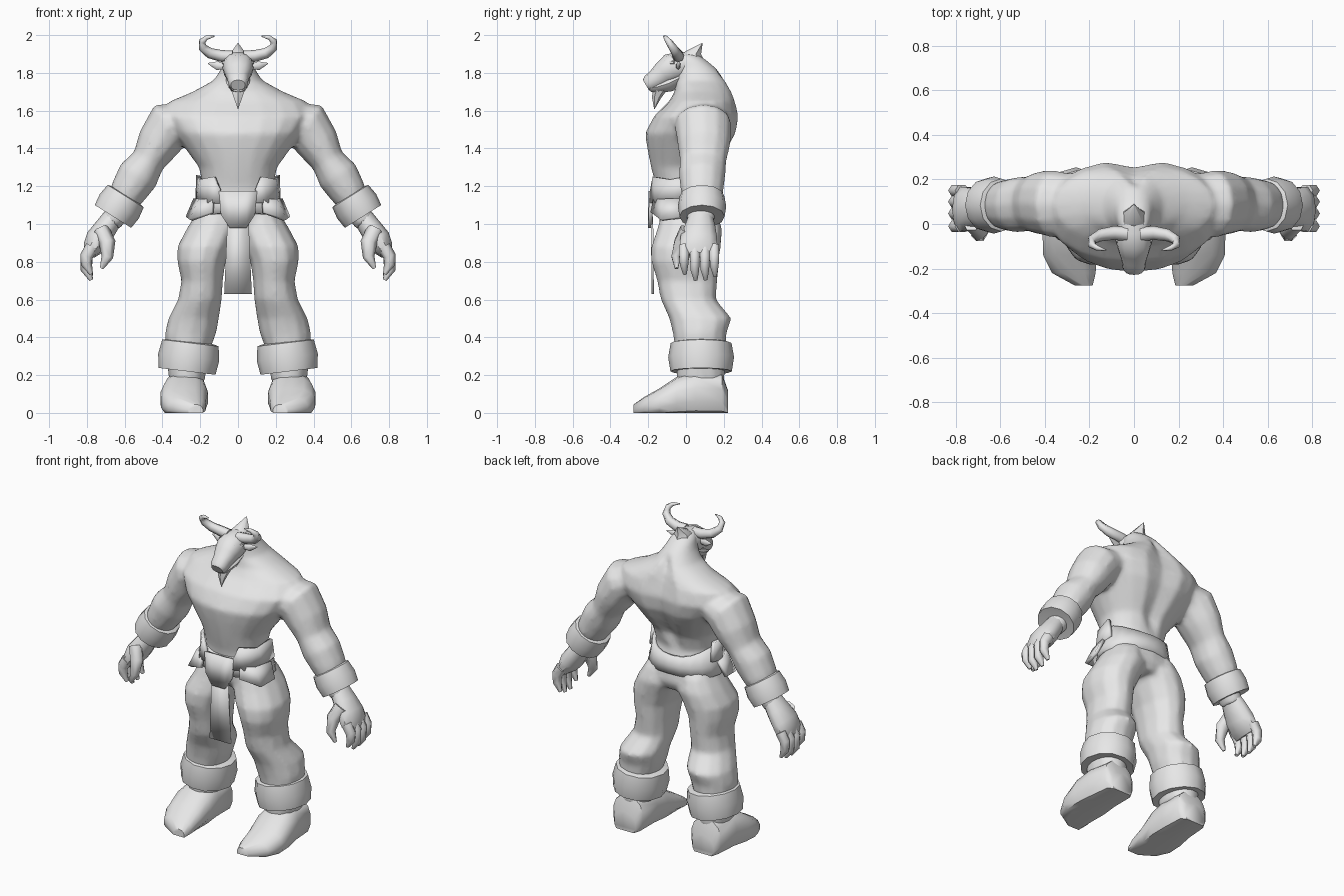
import bpy, bmesh, math
from mathutils import Vector

X, Y, Z = Vector((1, 0, 0)), Vector((0, 1, 0)), Vector((0, 0, 1))
grey = bpy.data.materials.new("plain grey")
grey.diffuse_color = (0.8, 0.8, 0.8, 1)


def loft(bm, rings, side=Y, n=10, normal=None, p=2.0, sx=1, floor=None):
    """Skin rings (x, y, z, half size across, half size along side)."""
    pts = [Vector(r[:3]) for r in rings]
    loops = []
    for i, r in enumerate(rings):
        t = normal or (pts[min(i + 1, len(pts) - 1)] - pts[max(i - 1, 0)]).normalized()
        s = (side - t * side.dot(t)).normalized()
        u = s.cross(t).normalized()
        loop = []
        for k in range(n):
            a = 2 * math.pi * k / n
            c, d = math.cos(a), math.sin(a)
            c = math.copysign(abs(c) ** (2 / p), c)
            d = math.copysign(abs(d) ** (2 / p), d)
            v = pts[i] + u * (c * r[3]) + s * (d * r[4])
            if floor is not None:
                v.z = max(v.z, floor)
            loop.append(bm.verts.new((v.x * sx, v.y, v.z)))
        loops.append(loop)
    for a, b in zip(loops, loops[1:]):
        for k in range(n):
            bm.faces.new((a[k], a[(k + 1) % n], b[(k + 1) % n], b[k]))
    bm.faces.new(loops[0])
    bm.faces.new(loops[-1])
    return loops


def finish(name, bm, angle=50):
    bmesh.ops.recalc_face_normals(bm, faces=bm.faces[:])
    me = bpy.data.meshes.new(name)
    bm.to_mesh(me)
    bm.free()
    me.materials.append(grey)
    for f in me.polygons:
        f.use_smooth = True
    me.set_sharp_from_angle(angle=math.radians(angle))
    ob = bpy.data.objects.new(name, me)
    bpy.context.scene.collection.objects.link(ob)
    return ob


def part(name, rings, pair=False, angle=50, **kw):
    for label, sx in ((("right_", 1), ("left_", -1)) if pair else (("", 1),)):
        bm = bmesh.new()
        loft(bm, rings, sx=sx, **kw)
        finish(label + name, bm, angle)


def strip(name, low, high, thick=0.02, pair=False):
    """Thick sheet between two edges with matching points."""
    for label, sx in ((("right_", 1), ("left_", -1)) if pair else (("", 1),)):
        bm = bmesh.new()
        a, b = [[bm.verts.new((x * sx, y, z)) for x, y, z in e] for e in (low, high)]
        for i in range(len(a) - 1):
            bm.faces.new((a[i], a[i + 1], b[i + 1], b[i]))
        ob = finish(label + name, bm)
        m = ob.modifiers.new("thickness", "SOLIDIFY")
        m.thickness, m.offset = thick, 0


# Body: torso, arms and legs fused into one skin
bm = bmesh.new()
torso = [  # z, half width, front y, back y
    (0.94, 0.14, -0.09, 0.15), (1.00, 0.23, -0.14, 0.18), (1.10, 0.215, -0.15, 0.165),
    (1.20, 0.187, -0.16, 0.135), (1.30, 0.207, -0.185, 0.165), (1.40, 0.28, -0.205, 0.23),
    (1.48, 0.34, -0.217, 0.275), (1.57, 0.40, -0.17, 0.29), (1.65, 0.36, -0.09, 0.268),
    (1.70, 0.24, -0.06, 0.25), (1.76, 0.13, -0.055, 0.215), (1.82, 0.09, -0.055, 0.165),
    (1.87, 0.075, -0.06, 0.105), (1.90, 0.055, -0.06, 0.06)]
loops = loft(bm, [(0, (f + b) / 2, z, w, (b - f) / 2) for z, w, f, b in torso],
             n=20, normal=-Z, p=2.15)
for loop in loops[4:11]:  # spine groove
    max(loop, key=lambda v: v.co.y).co.y -= 0.035
arm = [(0.26, 0.09, 1.555, 0.09, 0.135), (0.36, 0.09, 1.525, 0.135, 0.152),
       (0.42, 0.095, 1.43, 0.118, 0.143), (0.475, 0.09, 1.335, 0.09, 0.125),
       (0.53, 0.085, 1.255, 0.112, 0.125), (0.585, 0.085, 1.165, 0.097, 0.112),
       (0.64, 0.08, 1.06, 0.066, 0.08), (0.675, 0.075, 1.00, 0.056, 0.072)]
leg = [  # z, inner x, outer x, front y, back y
    (1.06, 0.01, 0.22, -0.13, 0.165), (0.97, -0.005, 0.275, -0.155, 0.195),
    (0.88, 0.03, 0.322, -0.185, 0.185), (0.80, 0.065, 0.322, -0.185, 0.175),
    (0.70, 0.08, 0.30, -0.155, 0.168), (0.60, 0.085, 0.318, -0.135, 0.16),
    (0.50, 0.10, 0.37, -0.09, 0.243), (0.42, 0.115, 0.388, -0.07, 0.215),
    (0.30, 0.16, 0.38, -0.055, 0.21), (0.16, 0.175, 0.365, -0.05, 0.205)]
for sx in (1, -1):
    loft(bm, arm, n=12, sx=sx)
    loft(bm, [((a + b) / 2, (f + k) / 2, z, (b - a) / 2, (k - f) / 2)
              for z, a, b, f, k in leg], n=12, normal=-Z, p=2.15, sx=sx)
body = finish("body", bm, 180)
m = body.modifiers.new("fuse", "REMESH")
m.mode, m.voxel_size, m.use_smooth_shade = "VOXEL", 0.014, True
m = body.modifiers.new("soften", "SMOOTH")
m.factor, m.iterations = 0.5, 8
m = body.modifiers.new("simplify", "DECIMATE")
m.ratio = 0.5

# Feet, flat on the ground
foot = [  # y, centre x, half width, top z
    (0.222, 0.275, 0.075, 0.12), (0.19, 0.275, 0.105, 0.21), (0.05, 0.28, 0.115, 0.225),
    (-0.05, 0.285, 0.128, 0.19), (-0.14, 0.288, 0.122, 0.13),
    (-0.22, 0.27, 0.10, 0.085), (-0.277, 0.225, 0.04, 0.045)]
part("foot", [(x, y, t / 2 - 0.015, t / 2 + 0.015, w) for y, x, w, t in foot],
     pair=True, side=X, n=14, normal=-Y, p=2.4, floor=0.0)


# Thick padded boot and wrist cuffs
def cuff(name, top, bottom, a, b):
    t, d = Vector(top), Vector(bottom) - Vector(top)
    prof = ((-0.06, 0.75), (0, 0.97), (0.5, 1.05), (1, 0.98), (0.98, 0.72))
    base = [(*(t + d * k), a * s, b * s) for k, s in prof]
    part(name, base, pair=True, n=12, normal=d.normalized(), angle=40)


cuff("boot_cuff", (0.252, 0.08, 0.37), (0.27, 0.08, 0.22), 0.155, 0.166)
cuff("wrist_cuff", (0.595, 0.085, 1.147), (0.662, 0.085, 1.04), 0.116, 0.122)

# Hands: palm, four curled fingers, thumb
part("palm", [(0.665, 0.078, 1.03, 0.055, 0.068), (0.70, 0.075, 0.98, 0.06, 0.085),
              (0.742, 0.068, 0.92, 0.066, 0.102), (0.77, 0.066, 0.87, 0.053, 0.105),
              (0.788, 0.068, 0.835, 0.03, 0.092)], pair=True, n=10)
for i, (y, tip) in enumerate(((-0.01, 0.735), (0.047, 0.703), (0.10, 0.705), (0.15, 0.725))):
    part("finger_%d" % (i + 1),
         [(0.772, y, 0.88, 0.036, 0.03), (0.802, y, 0.83, 0.034, 0.03),
          (0.803, y, tip + 0.055, 0.03, 0.026), (0.777, y + 0.004, tip, 0.01, 0.011)],
         pair=True, n=6, angle=70)
part("thumb", [(0.725, 0.005, 0.97, 0.045, 0.04), (0.692, -0.03, 0.90, 0.044, 0.038),
               (0.692, -0.053, 0.825, 0.031, 0.028), (0.722, -0.05, 0.765, 0.01, 0.01)],
     pair=True, n=6, angle=70)

# Head with muzzle, lower jaw, brows, horns, ears, crest and beard
part("head", [(0, 0.05, 1.85, 0.06, 0.06), (0, -0.03, 1.84, 0.073, 0.08),
              (0, -0.08, 1.825, 0.078, 0.082), (0, -0.12, 1.798, 0.064, 0.07),
              (0, -0.16, 1.766, 0.052, 0.056), (0, -0.195, 1.745, 0.045, 0.052),
              (0, -0.212, 1.735, 0.032, 0.038)], side=X, n=12, p=2.3)
part("jaw", [(0, -0.01, 1.785, 0.04, 0.066), (0, -0.09, 1.745, 0.045, 0.062),
             (0, -0.15, 1.726, 0.034, 0.05), (0, -0.19, 1.718, 0.02, 0.036)], side=X, n=8)
part("brow", [(0.01, -0.125, 1.842, 0.014, 0.014), (0.045, -0.1, 1.852, 0.02, 0.024),
              (0.076, -0.06, 1.855, 0.01, 0.014)], pair=True, n=6)
part("horn", [(0.03, -0.045, 1.885, 0.033, 0.033), (0.09, -0.04, 1.89, 0.031, 0.031),
              (0.15, -0.05, 1.905, 0.028, 0.028), (0.188, -0.07, 1.935, 0.023, 0.023),
              (0.19, -0.093, 1.968, 0.018, 0.018), (0.165, -0.108, 1.987, 0.012, 0.012),
              (0.125, -0.118, 1.994, 0.003, 0.003)], pair=True, n=8, angle=80)
part("ear", [(0.06, -0.045, 1.835, 0.014, 0.01), (0.11, -0.04, 1.838, 0.023, 0.012),
             (0.158, -0.03, 1.85, 0.003, 0.003)], pair=True, n=6)
part("crest", [(0, 0.02, 1.85, 0.085, 0.07), (0, 0.025, 1.90, 0.055, 0.05),
               (0, 0.085, 1.957, 0.003, 0.003)], side=X, n=6, normal=Z)
part("beard", [(0, -0.135, 1.715, 0.04, 0.045), (0, -0.155, 1.67, 0.025, 0.026),
               (0, -0.167, 1.61, 0.002, 0.002)], side=X, n=6, normal=-Z)

# Belt band, rising at the hips
bm = bmesh.new()
n, rows = 20, []
for k in range(n):
    a = 2 * math.pi * k / n
    c, s = math.cos(a), math.sin(a)
    rise = 0.05 * abs(c) ** 3
    rows.append([bm.verts.new((c * w, s * d - 0.002, z)) for w, d, z in (
        (0.24, 0.182, 1.06 - 0.01 * abs(c)), (0.222, 0.18, 1.11), (0.208, 0.17, 1.17 + rise))])
for k in range(n):
    a, b = rows[k], rows[(k + 1) % n]
    for j in range(2):
        bm.faces.new((a[j], b[j], b[j + 1], a[j + 1]))
belt = finish("belt", bm)
m = belt.modifiers.new("thickness", "SOLIDIFY")
m.thickness, m.offset = 0.025, -1

# Belt flaps, buckle panel and loincloth
strip("upper_flap", [(0.085, -0.183, 1.11), (0.155, -0.155, 1.11), (0.21, -0.05, 1.12), (0.215, 0.05, 1.14)],
      [(0.095, -0.18, 1.185), (0.125, -0.17, 1.25), (0.195, -0.08, 1.235), (0.212, 0.03, 1.258)], pair=True)
strip("hip_flap", [(0.135, -0.18, 1.06), (0.25, -0.13, 1.02), (0.268, -0.02, 1.035)],
      [(0.13, -0.165, 1.13), (0.20, -0.12, 1.13), (0.228, 0.0, 1.13)], pair=True)
strip("buckle_panel", [(-0.09, -0.188, 1.05), (-0.045, -0.19, 0.98), (0.045, -0.19, 0.98), (0.09, -0.188, 1.05)],
      [(-0.10, -0.182, 1.175), (-0.05, -0.188, 1.175), (0.05, -0.188, 1.175), (0.10, -0.182, 1.175)], 0.022)
strip("loincloth", [(-0.073, -0.176, 0.63), (0.073, -0.176, 0.63)],
      [(-0.055, -0.18, 1.04), (0.055, -0.18, 1.04)], 0.012)
